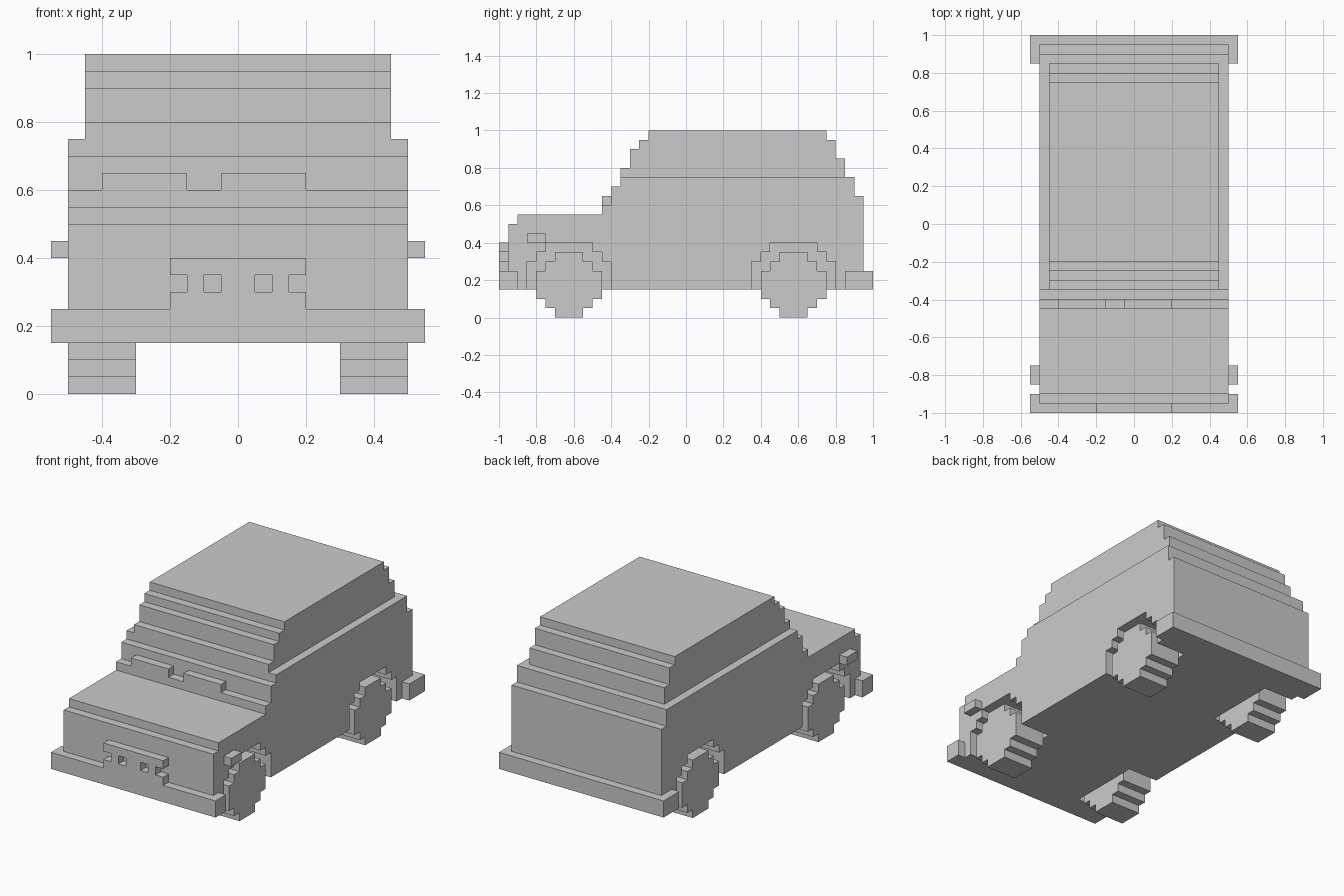
import bpy, bmesh

if "Cube" in bpy.data.objects:
    bpy.data.objects.remove(bpy.data.objects["Cube"])


def prism(name, outlines, axis, lo, hi):
    """Extrude closed 2D outlines along an axis; outlines use the two other axes in xyz order."""
    bm = bmesh.new()
    for pts in outlines:
        verts = []
        for a, b in pts:
            co = [a, b]
            co.insert(axis, lo)
            verts.append(bm.verts.new(co))
        face = bm.faces.new(verts)
        ext = bmesh.ops.extrude_face_region(bm, geom=[face])
        offset = [0, 0, 0]
        offset[axis] = hi - lo
        moved = [g for g in ext["geom"] if isinstance(g, bmesh.types.BMVert)]
        bmesh.ops.translate(bm, verts=moved, vec=offset)
    bmesh.ops.recalc_face_normals(bm, faces=bm.faces)
    mesh = bpy.data.meshes.new(name)
    bm.to_mesh(mesh)
    bm.free()
    obj = bpy.data.objects.new(name, mesh)
    bpy.context.collection.objects.link(obj)
    return obj


def rect(a0, a1, b0, b1):
    return [(a0, b0), (a1, b0), (a1, b1), (a0, b1)]


def stepped(centre, rows):
    """Symmetric staircase outline from (half width, bottom, top) rows."""
    right = [(centre + h, z) for h, z0, z1 in rows for z in (z0, z1)]
    left = [(2 * centre - y, z) for y, z in reversed(right)]
    return right + left


def cut(obj, cutter):
    cutter.hide_render = True
    cutter.hide_viewport = False
    cutter.display_type = 'WIRE'
    mod = obj.modifiers.new("cut", 'BOOLEAN')
    mod.operation = 'DIFFERENCE'
    mod.solver = 'EXACT'
    mod.object = cutter


AXLES = {"front": -0.625, "rear": 0.575}
SIDES = {"left": -1, "right": 1}

# Body: stepped side profile across the full width
profile = [(-0.95, 0.15), (-0.95, 0.5), (-0.9, 0.5), (-0.9, 0.55), (-0.45, 0.55),
           (-0.45, 0.6), (-0.4, 0.6), (-0.4, 0.7), (-0.35, 0.7), (-0.35, 0.8),
           (-0.3, 0.8), (-0.3, 0.9), (-0.25, 0.9), (-0.25, 0.95), (-0.2, 0.95),
           (-0.2, 1.0), (0.75, 1.0), (0.75, 0.95), (0.8, 0.95), (0.8, 0.85),
           (0.85, 0.85), (0.85, 0.75), (0.9, 0.75), (0.9, 0.65), (0.95, 0.65),
           (0.95, 0.15)]
body = prism("body", [profile], 0, -0.5, 0.5)

# Narrower cabin and stepped wheel arches are cut from both sides
arch_rows = [(0.225, 0.05, 0.3), (0.175, 0.3, 0.35), (0.125, 0.35, 0.4)]
arches = [stepped(c, arch_rows) for c in AXLES.values()]
for side, s in SIDES.items():
    cut(body, prism(side + "_shoulder_cutter", [rect(-0.6, 1.1, 0.75, 1.1)], 0, s * 0.45, s * 0.6))
    cut(body, prism(side + "_arch_cutter", arches, 0, s * 0.3, s * 0.6))

# Wheels and side markers
wheel_rows = [(0.075, 0, 0.05), (0.125, 0.05, 0.1), (0.175, 0.1, 0.25),
              (0.125, 0.25, 0.3), (0.075, 0.3, 0.35)]
for side, s in SIDES.items():
    for end, centre in AXLES.items():
        prism(f"{end}_{side}_wheel", [stepped(centre, wheel_rows)], 0, s * 0.3, s * 0.5)
    prism(side + "_side_marker", [rect(-0.85, -0.75, 0.4, 0.45)], 0, s * 0.5, s * 0.55)


# Bumpers wrap around the body corners
def bumper(name, outer, inner, tip):
    plan = [(-0.55, outer), (0.55, outer), (0.55, tip), (0.5, tip),
            (0.5, inner), (-0.5, inner), (-0.5, tip), (-0.55, tip)]
    prism(name, [plan], 2, 0.15, 0.25)


bumper("front_bumper", -1.0, -0.95, -0.9)
bumper("rear_bumper", 1.0, 0.95, 0.85)

# Grille plate with four slots, the outer two open at the ends
grille = prism("grille", [rect(-0.2, 0.2, 0.25, 0.4)], 1, -1.0, -0.95)
slots = [rect(a, b, 0.3, 0.35) for a, b in
         ((-0.25, -0.15), (-0.1, -0.05), (0.05, 0.1), (0.15, 0.25))]
cut(grille, prism("grille_slot_cutter", slots, 1, -1.1, -0.9))

# Wipers at the foot of the windscreen
for side, a, b in (("left", -0.4, -0.15), ("right", -0.05, 0.2)):
    prism(side + "_wiper", [rect(a, b, 0.6, 0.65)], 1, -0.45, -0.4)
